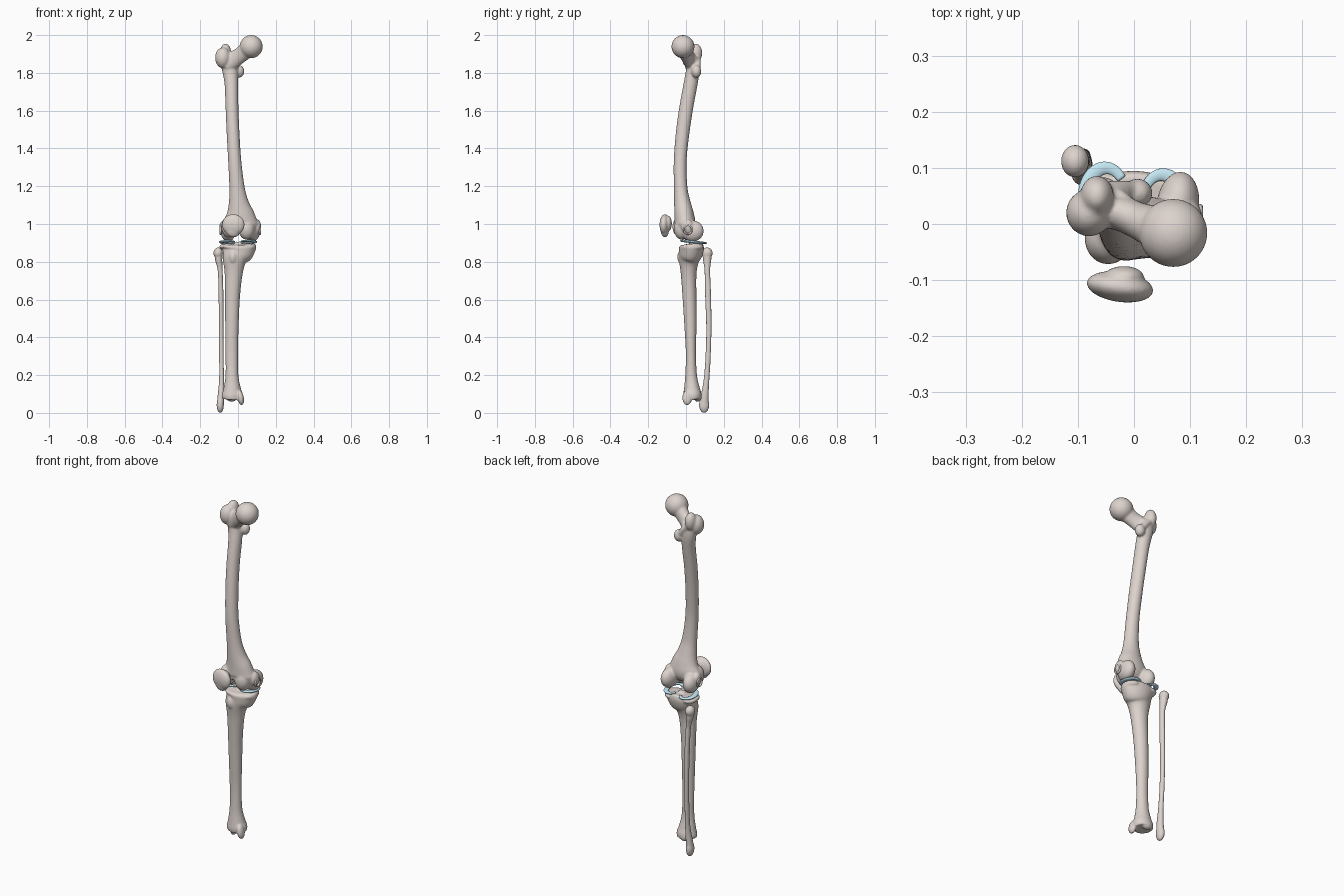
import bpy, bmesh
from math import cos, sin, pi, radians
from mathutils import Vector, Matrix


def material(name, rgb):
    m = bpy.data.materials.new(name)
    m.diffuse_color = (*rgb, 1)
    return m


BONE = material("bone", (0.72, 0.65, 0.61))
CARTILAGE = material("cartilage", (0.55, 0.80, 0.90))


def spline(pts, sub):
    """Catmull-Rom through (x, y, z, radius_a, radius_b) points."""
    p = [Vector(q) for q in pts]
    out = []
    for i in range(len(p) - 1):
        b, c = p[i], p[i + 1]
        a = p[i - 1] if i else b
        d = p[i + 2] if i + 2 < len(p) else c
        for k in range(sub):
            t = k / sub
            out.append(b + (c - a) * (t / 2) + (a * 2 - b * 5 + c * 4 - d) * (t * t / 2)
                       + (b * 3 - a - c * 3 + d) * (t ** 3 / 2))
    return out + [p[-1]]


def tube(bm, pts, ref=(1, 0, 0), sub=6, n=28):
    """Capped elliptical loft; radius_a runs along ref."""
    path = spline(pts, sub)
    c = [Vector(q[:3]) for q in path]
    rings = []
    for i, q in enumerate(path):
        t = (c[min(i + 1, len(c) - 1)] - c[max(i - 1, 0)]).normalized()
        r = Vector(ref)
        u = (r - t * r.dot(t)).normalized()
        v = t.cross(u)
        rings.append([bm.verts.new(c[i] + u * q[3] * cos(2 * pi * k / n) + v * q[4] * sin(2 * pi * k / n))
                      for k in range(n)])
    for a, b in zip(rings, rings[1:]):
        for k in range(n):
            bm.faces.new((a[k], a[(k + 1) % n], b[(k + 1) % n], b[k]))
    bm.faces.new(rings[0][::-1])
    bm.faces.new(rings[-1])


def blob(bm, loc, size, rot=(0, 0, 0)):
    m = Matrix.LocRotScale(Vector(loc), None, None)
    for ang, ax in zip(rot, "XYZ"):
        m = m @ Matrix.Rotation(radians(ang), 4, ax)
    m = m @ Matrix.Diagonal((*size, 1))
    bmesh.ops.create_uvsphere(bm, u_segments=32, v_segments=20, radius=1, matrix=m)


def finish(bm, name, mat, voxel=0, smooth=5):
    me = bpy.data.meshes.new(name)
    bmesh.ops.recalc_face_normals(bm, faces=bm.faces)
    for f in bm.faces:
        f.smooth = True
    bm.to_mesh(me)
    bm.free()
    me.materials.append(mat)
    ob = bpy.data.objects.new(name, me)
    bpy.context.collection.objects.link(ob)
    if voxel:
        r = ob.modifiers.new("blend", 'REMESH')
        r.mode, r.voxel_size, r.use_smooth_shade = 'VOXEL', voxel, True
        s = ob.modifiers.new("soften", 'SMOOTH')
        s.factor, s.iterations = 0.5, smooth
    return ob


# Femur: bowed shaft flaring into the knee
bm = bmesh.new()
tube(bm, [(-.050, .030, 1.88, .050, .036), (-.043, .036, 1.82, .042, .036),
          (-.035, .024, 1.74, .036, .037), (-.032, .002, 1.62, .034, .037),
          (-.026, -.018, 1.48, .034, .036), (-.017, -.031, 1.33, .035, .034),
          (-.005, -.028, 1.19, .041, .036), (.004, -.019, 1.11, .054, .044),
          (.012, -.010, 1.05, .076, .052), (.012, -.006, 1.00, .096, .055),
          (.012, -.015, .965, .080, .042)])
# Head, neck and trochanters
blob(bm, (.070, -.016, 1.939), (.061, .061, .061))
tube(bm, [(-.065, .030, 1.835, .040, .034), (-.025, .020, 1.868, .046, .032),
          (.010, .005, 1.892, .042, .033), (.050, -.010, 1.925, .046, .042)], ref=(0, 0, 1))
blob(bm, (-.080, .020, 1.880), (.041, .042, .055))
blob(bm, (-.066, .050, 1.905), (.030, .036, .050))
blob(bm, (.006, .055, 1.808), (.027, .026, .034))
tube(bm, [(-.055, .060, 1.88, .016, .016), (-.025, .062, 1.85, .016, .016),
          (.004, .058, 1.81, .018, .018)])
# Condyles, trochlear ridges and epicondyles
blob(bm, (.078, .034, .963), (.038, .060, .056), (0, 0, -8))
blob(bm, (-.052, .026, .963), (.040, .058, .056), (0, 0, 6))
blob(bm, (-.046, -.026, .985), (.042, .046, .058))
blob(bm, (.046, -.022, .975), (.044, .042, .058))
blob(bm, (.100, .008, .985), (.023, .032, .040))
blob(bm, (-.078, .010, .985), (.019, .030, .034))
finish(bm, "femur", BONE, .0052)

# Raised ligament rims on both epicondyles
for name, x in (("medial_ligament_rim", .117), ("lateral_ligament_rim", -.092)):
    bm = bmesh.new()
    ring = [(x, .010 + .021 * cos(a), .970 + .023 * sin(a), .006, .005)
            for a in [2 * pi * k / 16 for k in range(17)]]
    tube(bm, ring, sub=2, n=10)
    finish(bm, name, BONE)

# Patella: rounded shield with a ridge behind
bm = bmesh.new()
blob(bm, (-.025, -.112, .996), (.060, .027, .056), (0, 0, -8))
blob(bm, (-.025, -.112, .970), (.040, .022, .041))
blob(bm, (-.018, -.095, 1.002), (.036, .020, .042))
finish(bm, "patella", BONE, .004)

# Tibia: plateau, tapering shaft and ankle end
bm = bmesh.new()
tube(bm, [(-.001, .028, .893, .090, .058), (-.001, .029, .878, .099, .066),
          (-.004, .026, .850, .086, .064), (-.018, .016, .810, .064, .054),
          (-.023, .014, .740, .048, .042), (-.029, .018, .620, .040, .037),
          (-.032, .023, .480, .036, .033), (-.033, .026, .320, .033, .027),
          (-.032, .027, .200, .034, .031), (-.031, .031, .130, .046, .042),
          (-.030, .034, .095, .056, .049), (-.031, .036, .072, .053, .047)])
blob(bm, (-.054, .045, .877), (.043, .047, .020))
blob(bm, (.054, .034, .877), (.043, .058, .020))
blob(bm, (-.026, -.016, .825), (.026, .030, .042))
blob(bm, (-.008, .032, .892), (.010, .020, .016))
blob(bm, (.010, .036, .892), (.008, .020, .018))
blob(bm, (.014, .006, .080), (.017, .026, .040), (0, -10, 0))
blob(bm, (-.034, .062, .085), (.032, .022, .026))
finish(bm, "tibia", BONE, .005)

# Fibula: slender shaft between a knobbed head and the outer ankle
bm = bmesh.new()
tube(bm, [(-.103, .112, .850, .022, .026), (-.102, .112, .810, .019, .022),
          (-.094, .113, .750, .013, .015), (-.090, .117, .620, .013, .016),
          (-.089, .121, .450, .012, .014), (-.088, .117, .300, .012, .014),
          (-.087, .109, .180, .013, .015), (-.090, .100, .100, .017, .020),
          (-.094, .096, .045, .019, .024)], n=20)
blob(bm, (-.105, .112, .846), (.025, .029, .030))
blob(bm, (-.094, .096, .043), (.019, .027, .043))
finish(bm, "fibula", BONE, .004, 3)

# Menisci: C-shaped pads open toward the midline
for name, cx, cy, rx, ry, mid in (("lateral_meniscus", -.050, .050, .036, .050, 0),
                                  ("medial_meniscus", .050, .034, .037, .054, 180)):
    bm = bmesh.new()
    arc = []
    for k in range(13):
        a = radians(mid + 38 + 284 * k / 12)
        w = .6 + .4 * sin(pi * k / 12)
        arc.append((cx + rx * cos(a), cy + ry * sin(a), .907 - .10 * (ry * sin(a) + cy - .02), .007 * w, .014 * w))
    tube(bm, arc, ref=(0, 0, 1), sub=3, n=14)
    finish(bm, name, CARTILAGE)
